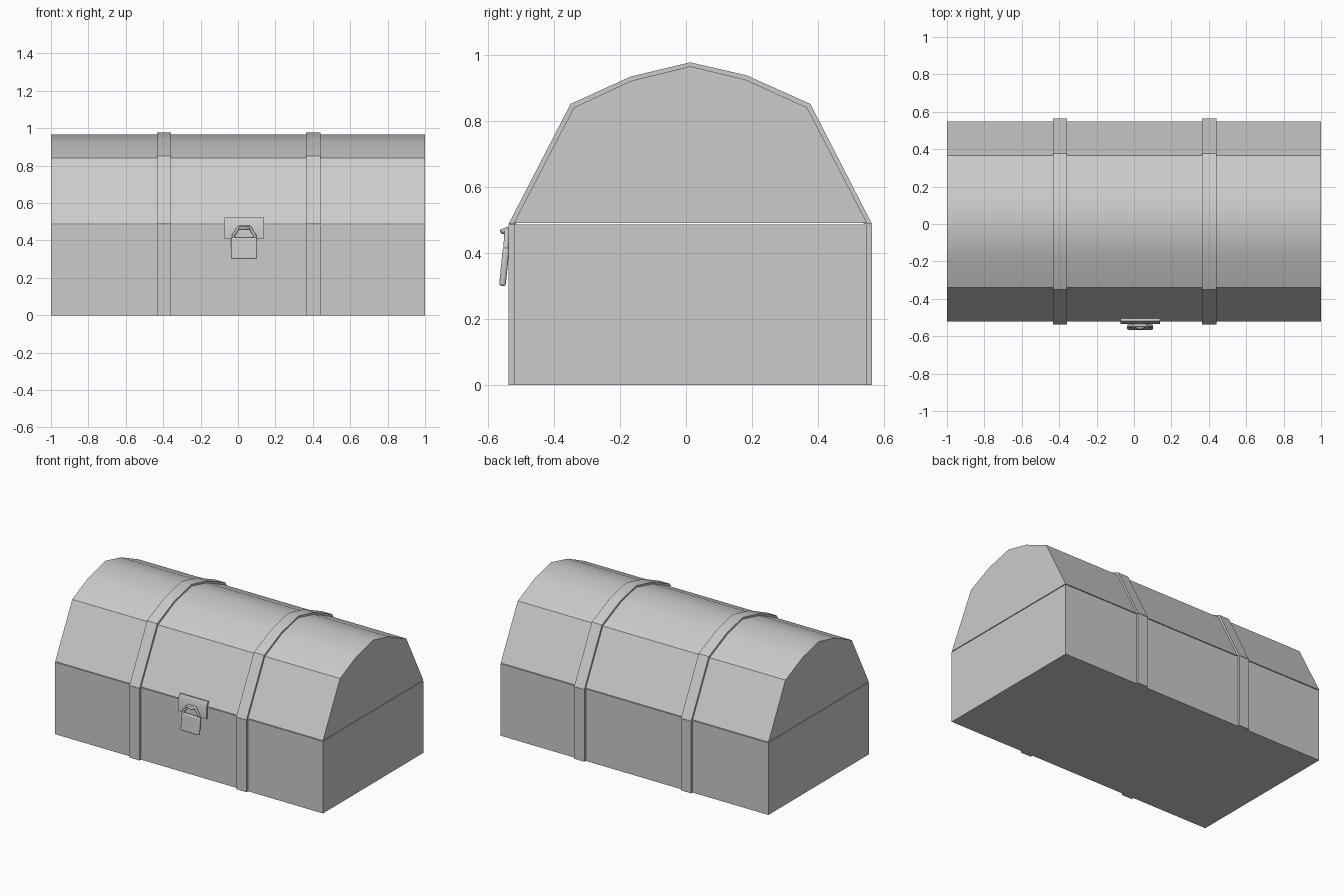
import bpy, bmesh, math
from mathutils import Vector

if "Cube" in bpy.data.objects:
    bpy.data.objects.remove(bpy.data.objects["Cube"])


def smooth(ob, angle=30):
    bpy.ops.object.select_all(action='DESELECT')
    ob.select_set(True)
    bpy.context.view_layer.objects.active = ob
    bpy.ops.object.shade_smooth_by_angle(angle=math.radians(angle))


def prism(name, pts, x0, x1):
    """Extrude a closed (y, z) profile along x."""
    bm = bmesh.new()
    face = bm.faces.new([bm.verts.new((x0, y, z)) for y, z in pts])
    ext = bmesh.ops.extrude_face_region(bm, geom=[face])
    moved = [v for v in ext['geom'] if isinstance(v, bmesh.types.BMVert)]
    bmesh.ops.translate(bm, verts=moved, vec=(x1 - x0, 0, 0))
    bmesh.ops.recalc_face_normals(bm, faces=bm.faces)
    mesh = bpy.data.meshes.new(name)
    bm.to_mesh(mesh)
    bm.free()
    ob = bpy.data.objects.new(name, mesh)
    bpy.context.collection.objects.link(ob)
    smooth(ob)
    return ob


def rod(name, pts, radius):
    """Round bar along a path of points."""
    cu = bpy.data.curves.new(name, 'CURVE')
    cu.dimensions = '3D'
    cu.bevel_depth = radius
    cu.bevel_resolution = 2
    cu.use_fill_caps = True
    sp = cu.splines.new('POLY')
    sp.points.add(len(pts) - 1)
    for p, co in zip(sp.points, pts):
        p.co = (*co, 1)
    ob = bpy.data.objects.new(name, cu)
    bpy.context.collection.objects.link(ob)
    return ob


# chest body and faceted domed lid
F, B, SEAM = -0.522, 0.549, 0.488
lid = [(F, 0.491), (-0.34, 0.841), (-0.167, 0.922), (0.013, 0.966),
       (0.179, 0.926), (0.367, 0.841), (B, 0.491)]
prism("chest_body", [(F, 0), (B, 0), (B, SEAM - 0.002), (F, SEAM - 0.002)], -1, 1)
prism("lid", lid, -1, 1)

# two straps, split at the lid seam
strap = [(-0.538, SEAM), (-0.35, 0.852), (-0.168, 0.935), (0.013, 0.978),
         (0.183, 0.939), (0.377, 0.852), (0.564, SEAM)]
inner = [(y * 0.99, z - 0.006) for y, z in lid[1:-1]]
for side, cx in (("left", -0.396), ("right", 0.402)):
    x0, x1 = cx - 0.038, cx + 0.038
    prism("lid_strap_" + side, strap + [(0.54, SEAM)] + inner[::-1] + [(-0.515, SEAM)], x0, x1)
    for end, ya, yb in (("front", -0.538, -0.515), ("back", 0.54, 0.564)):
        prism(f"{end}_strap_{side}",
              [(ya, 0), (yb, 0), (yb, SEAM - 0.002), (ya, SEAM - 0.002)], x0, x1)

# hasp plate, bent over the seam
LX = 0.033
prism("hasp_plate", [(-0.534, 0.41), (-0.534, 0.488), (-0.519, 0.524),
                     (-0.504, 0.52), (-0.515, 0.488), (-0.515, 0.41)],
      LX - 0.106, LX + 0.106)

# staple loop standing out from the plate
rod("staple", [(LX + 0.03 * math.cos(a), -0.528 - 0.028 * math.sin(a), 0.466)
               for a in (math.pi * i / 10 for i in range(11))], 0.008)

# padlock body, tilted so its bottom hangs outward
bpy.ops.mesh.primitive_cube_add(size=1, location=(LX, -0.551, 0.358))
lock = bpy.context.object
lock.name = "padlock_body"
lock.scale = (0.139, 0.02, 0.117)
bpy.ops.object.transform_apply(location=False, rotation=False, scale=True)
lock.rotation_euler.x = -0.1
bev = lock.modifiers.new("bevel", 'BEVEL')
bev.width = 0.008
bev.segments = 3
smooth(lock)

# shackle through the staple
half = [(0.057, 0.405), (0.057, 0.43), (0.044, 0.445), (0.036, 0.462), (0.026, 0.472)]
path = [(-x, z) for x, z in half] + [(x, z) for x, z in half[::-1]]
rod("shackle", [(LX + x, -0.546 + (z - 0.41) * 0.06, z) for x, z in path], 0.008)
